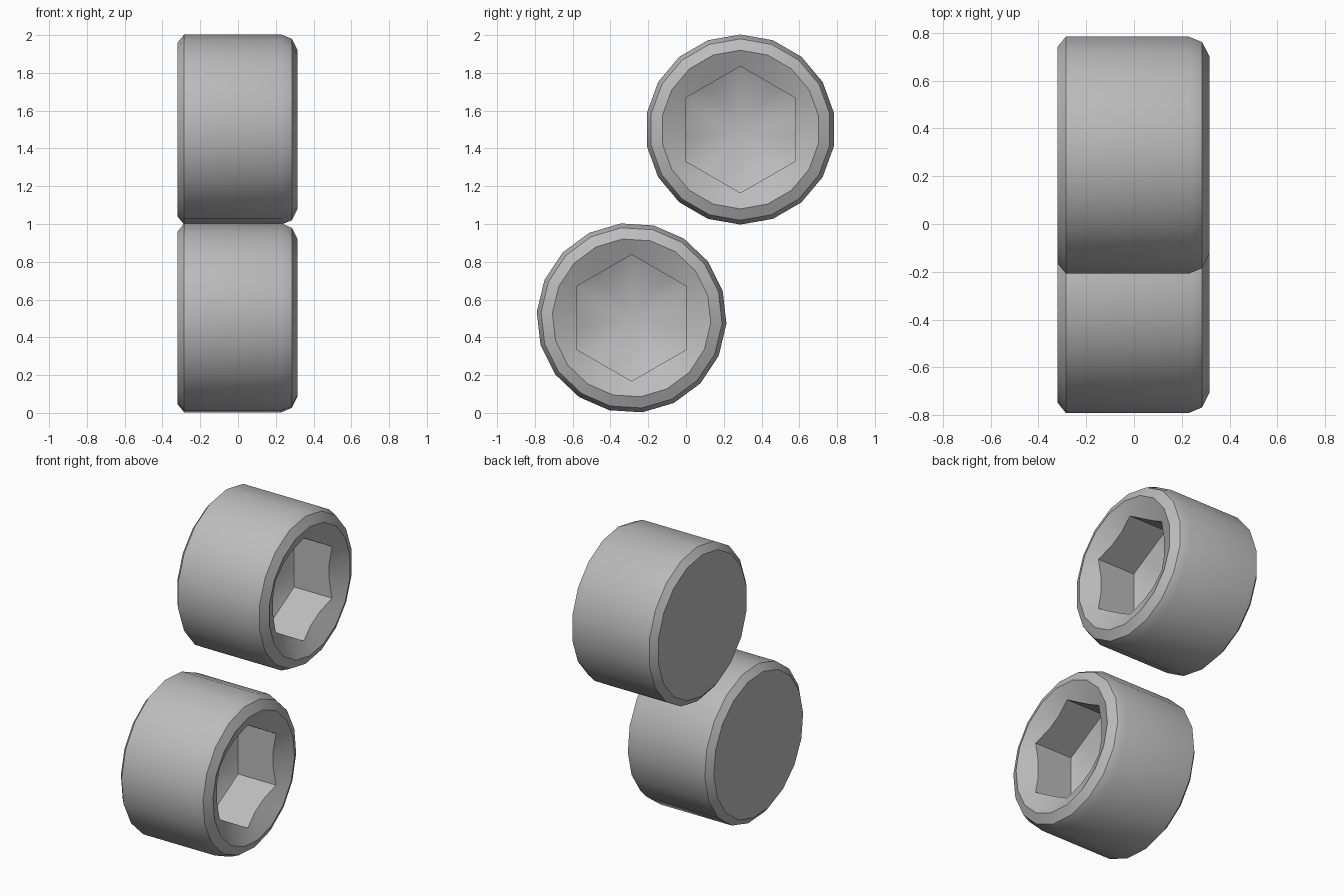
import bpy, bmesh, math

SIDES = 18
STEP = 2 * math.pi / SIDES
BACK, FRONT = -0.32, 0.315
RIM = 0.42            # radius of the socket's countersunk mouth
FLAT = 0.29           # distance from axis to a socket flat
FLOOR, TIP = 0.0, -0.14

if "Cube" in bpy.data.objects:
    bpy.data.objects.remove(bpy.data.objects["Cube"], do_unlink=True)

steel = bpy.data.materials.new("grey_steel")
steel.use_nodes = True
steel.diffuse_color = (0.5, 0.5, 0.5, 1)
steel.node_tree.nodes["Principled BSDF"].inputs["Base Color"].default_value = (0.5, 0.5, 0.5, 1)


def hex_radius(angle):
    """Radius of the hexagon outline, corners pointing up and down."""
    off = (angle + math.pi / 6) % (math.pi / 3) - math.pi / 6
    return FLAT / math.cos(off)


def socket_head(name, y, z, turn):
    bm = bmesh.new()

    def loop(x_at, r_at, start):
        verts = []
        for i in range(SIDES):
            a = start + i * STEP
            r = r_at(a)
            verts.append(bm.verts.new((x_at(r), r * math.cos(a), r * math.sin(a))))
        return verts

    # Outer barrel with chamfered back and rounded front
    profile = [(BACK, 0.46), (-0.285, 0.503), (0.23, 0.503), (0.285, 0.48), (FRONT, RIM)]
    loops = [loop(lambda r, x=x: x, lambda a, p=p: p, turn) for x, p in profile]

    # Countersunk mouth scalloped by the hexagon, then straight walls
    start = STEP / 2
    loops.append(loop(lambda r: FRONT - 0.5 * (RIM - r), hex_radius, start))
    loops.append(loop(lambda r: FLOOR, hex_radius, start))

    for a, b in zip(loops, loops[1:]):
        for i in range(SIDES):
            j = (i + 1) % SIDES
            bm.faces.new((a[i], a[j], b[j], b[i]))

    # Flat back and conical socket floor
    bm.faces.new(loops[0])
    tip = bm.verts.new((TIP, 0, 0))
    for i in range(SIDES):
        bm.faces.new((loops[-1][i], loops[-1][(i + 1) % SIDES], tip))

    bmesh.ops.recalc_face_normals(bm, faces=bm.faces)
    mesh = bpy.data.meshes.new(name)
    bm.to_mesh(mesh)
    bm.free()
    mesh.materials.append(steel)
    obj = bpy.data.objects.new(name, mesh)
    obj.location = (0, y, z)
    bpy.context.collection.objects.link(obj)

    bpy.ops.object.select_all(action='DESELECT')
    obj.select_set(True)
    bpy.context.view_layer.objects.active = obj
    bpy.ops.object.shade_smooth_by_angle(angle=math.radians(35))


socket_head("lower_socket_head", -0.288, 0.503, math.radians(16.5))
socket_head("upper_socket_head", 0.288, 1.5, math.radians(10))
